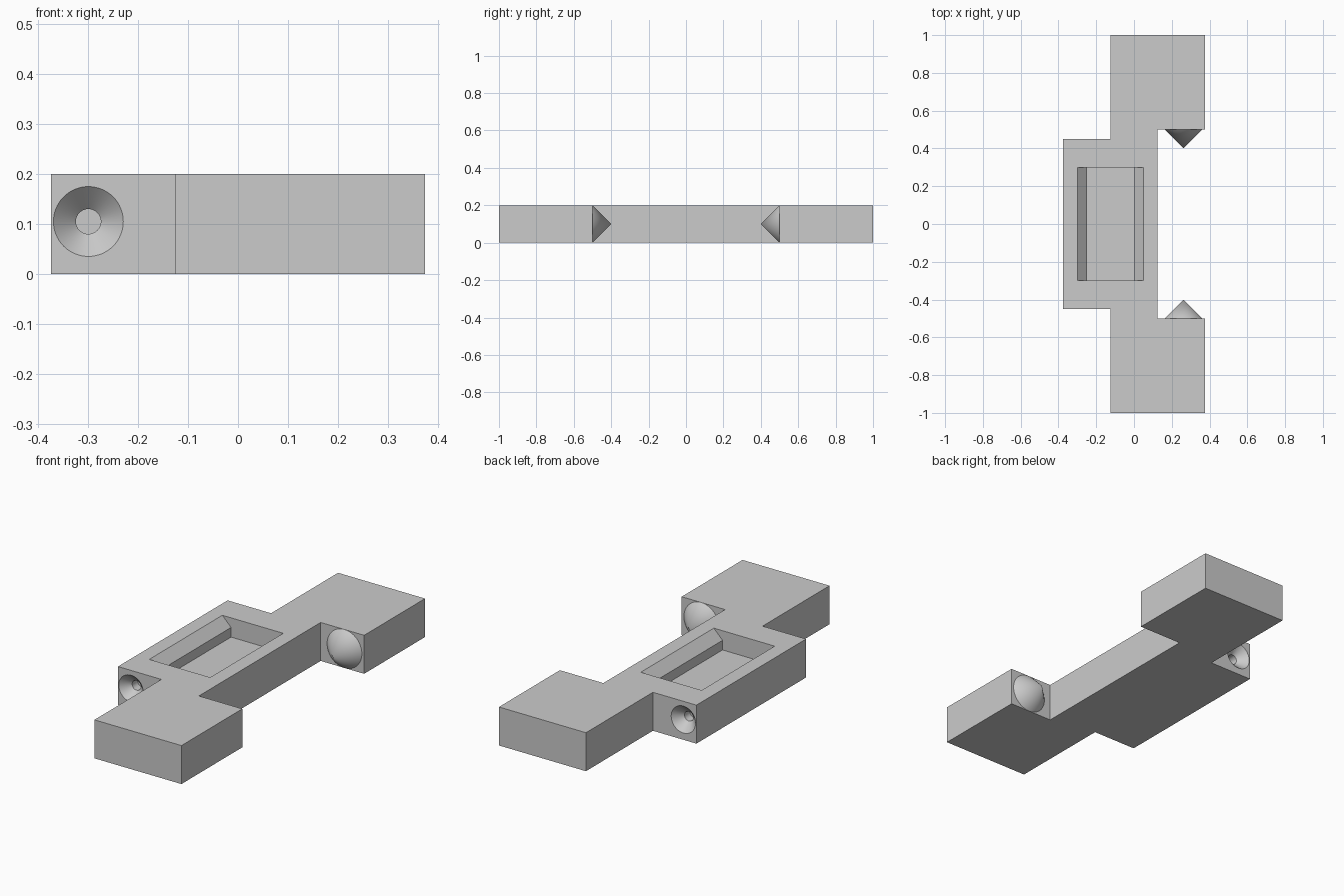
import bpy
import bmesh
from math import radians

cube = bpy.data.objects.get("Cube")
if cube:
    bpy.data.objects.remove(cube, do_unlink=True)

grey = bpy.data.materials.new("plain grey")
grey.use_nodes = True
grey.diffuse_color = (0.6, 0.6, 0.6, 1)
grey.node_tree.nodes["Principled BSDF"].inputs["Base Color"].default_value = (0.6, 0.6, 0.6, 1)


def prism(name, profile, direction):
    """Closed profile extruded along a direction."""
    bm = bmesh.new()
    face = bm.faces.new([bm.verts.new(p) for p in profile])
    out = bmesh.ops.extrude_face_region(bm, geom=[face])
    verts = [g for g in out["geom"] if isinstance(g, bmesh.types.BMVert)]
    bmesh.ops.translate(bm, vec=direction, verts=verts)
    return finish(name, bm)


def lathe(name, profile, x, z, side):
    """(radius, y) profile spun about an axis along y, on the side given by the sign."""
    bm = bmesh.new()
    verts = [bm.verts.new((x + r, side * y, z)) for r, y in profile]
    edges = [bm.edges.new(pair) for pair in zip(verts, verts[1:])]
    bmesh.ops.spin(bm, geom=verts + edges, cent=(x, 0, z), axis=(0, 1, 0),
                   angle=radians(360), steps=64, use_duplicate=False)
    bmesh.ops.remove_doubles(bm, verts=bm.verts, dist=0.0005)
    return finish(name, bm)


def finish(name, bm):
    bmesh.ops.recalc_face_normals(bm, faces=bm.faces)
    mesh = bpy.data.meshes.new(name)
    bm.to_mesh(mesh)
    bm.free()
    mesh.materials.append(grey)
    obj = bpy.data.objects.new(name, mesh)
    bpy.context.collection.objects.link(obj)
    return obj


def select(obj):
    bpy.ops.object.select_all(action="DESELECT")
    obj.select_set(True)
    bpy.context.view_layer.objects.active = obj


def cut(obj, cutter):
    mod = obj.modifiers.new("cut", "BOOLEAN")
    mod.operation = "DIFFERENCE"
    mod.solver = "EXACT"
    mod.object = cutter
    select(obj)
    bpy.ops.object.modifier_apply(modifier=mod.name)
    bpy.data.objects.remove(cutter, do_unlink=True)


# Stepped body: half outline mirrored front to back
half = [(-0.375, 0.45), (-0.125, 0.45), (-0.125, 1), (0.375, 1), (0.375, 0.5), (0.125, 0.5)]
outline = half + [(x, -y) for x, y in reversed(half)]
body = prism("body", [(x, y, 0) for x, y in outline], (0, 0, 0.2))

# Pocket with chamfered long sides, open at the top
section = [(-0.25, 0.1), (0, 0.1), (0, 0.15), (0.05, 0.2), (0.05, 0.25), (-0.3, 0.25), (-0.3, 0.2), (-0.25, 0.15)]
cut(body, prism("pocket_cutter", [(x, -0.3, z) for x, z in section], (0, 0.6, 0)))

# Countersunk sockets and pointed pegs at both ends
for side, end in ((-1, "front"), (1, "back")):
    socket = [(0, 0.5), (0.07, 0.5), (0.07, 0.45), (0.025, 0.405), (0.025, 0.36), (0, 0.36)]
    cut(body, lathe(end + "_socket_cutter", socket, -0.3, 0.105, side))
    peg = lathe(end + "_peg", [(0, 0.5), (0.1, 0.5), (0, 0.4)], 0.262, 0.1, side)
    select(peg)
    bpy.ops.object.shade_smooth_by_angle(angle=radians(30))

select(body)
bpy.ops.object.shade_smooth_by_angle(angle=radians(30))
